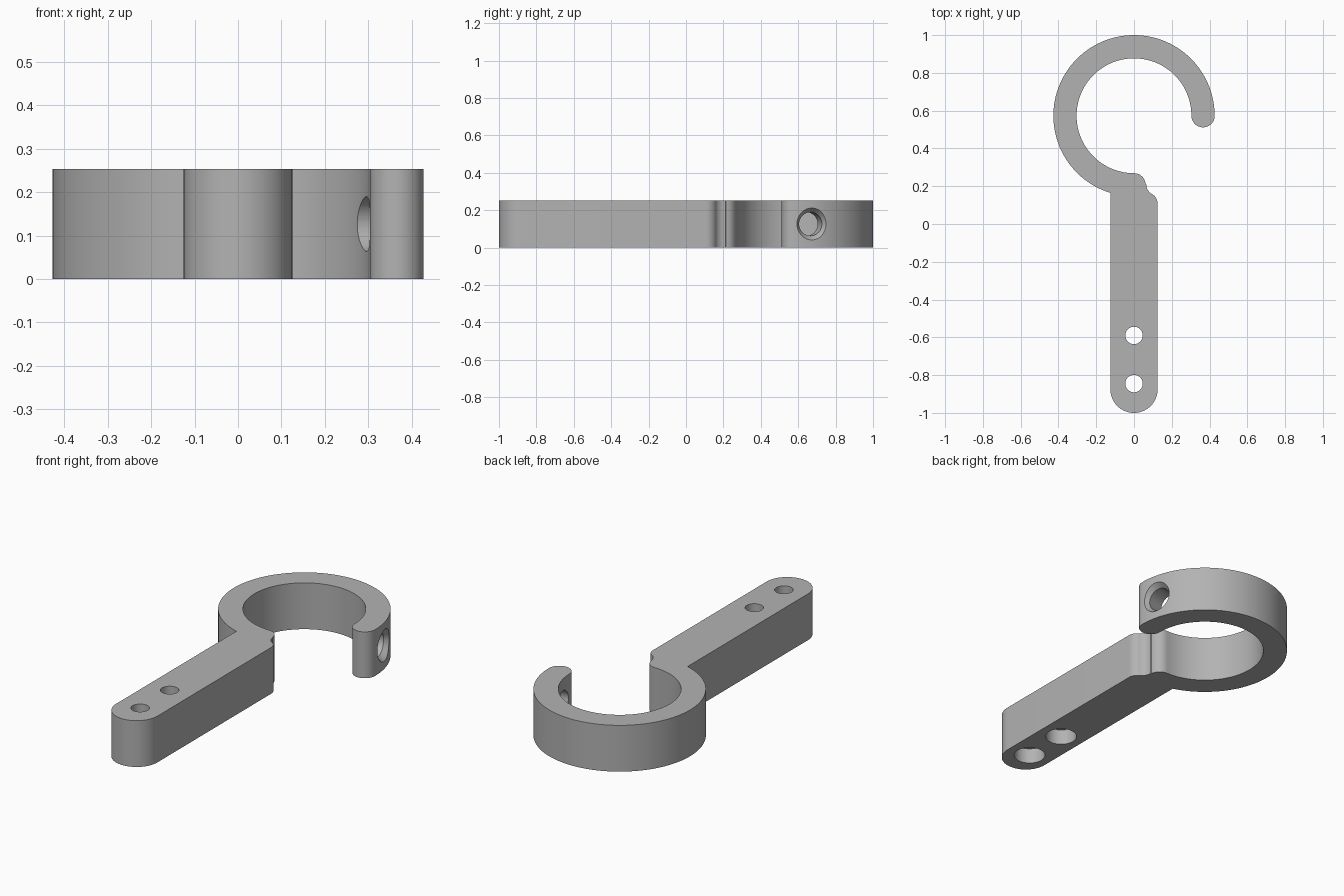
import bpy, bmesh
from math import sin, cos, radians
from mathutils import Vector

if "Cube" in bpy.data.objects:
    bpy.data.objects.remove(bpy.data.objects["Cube"])

H = 0.253                # thickness
RING_Y = 0.573           # ring centre
R_OUT, R_IN = 0.427, 0.304
R_MID, R_TIP = (R_OUT + R_IN) / 2, (R_OUT - R_IN) / 2
HALF = 0.125             # half width of the handle

grey = bpy.data.materials.new("plain grey")
grey.use_nodes = True
colour = (0.45, 0.45, 0.45, 1)
grey.diffuse_color = colour
grey.node_tree.nodes["Principled BSDF"].inputs["Base Color"].default_value = colour


def arc(x, y, r, a0, a1, n):
    """Points along an arc, angles in degrees."""
    angles = [radians(a0 + (a1 - a0) * i / n) for i in range(n + 1)]
    return [(x + r * cos(a), y + r * sin(a)) for a in angles]


def make_object(name, bm):
    bmesh.ops.recalc_face_normals(bm, faces=bm.faces)
    mesh = bpy.data.meshes.new(name)
    bm.to_mesh(mesh)
    bm.free()
    mesh.materials.append(grey)
    obj = bpy.data.objects.new(name, mesh)
    bpy.context.collection.objects.link(obj)
    return obj


def cut_hole(target, name, start, direction, profile):
    """Drill a stepped round hole; profile lists (distance, radius)."""
    bm = bmesh.new()
    turn = Vector(direction).to_track_quat('Z', 'Y')
    rings = []
    for dist, r in profile:
        rings.append([bm.verts.new(Vector(start) + turn @ Vector((x, y, dist)))
                      for x, y in arc(0, 0, r, 0, 360, 48)[:-1]])
    for a, b in zip(rings, rings[1:]):
        for i in range(48):
            j = (i + 1) % 48
            bm.faces.new((a[i], a[j], b[j], b[i]))
    bm.faces.new(rings[0])
    bm.faces.new(rings[-1])
    cutter = make_object(name, bm)
    cutter.hide_render = True
    mod = target.modifiers.new(name, 'BOOLEAN')
    mod.operation, mod.solver, mod.object = 'DIFFERENCE', 'EXACT', cutter
    bpy.context.view_layer.objects.active = target
    bpy.ops.object.modifier_apply(modifier=mod.name)
    bpy.data.objects.remove(cutter)


# Hook outline: handle end, shoulder, inner ring, rounded tip, outer ring
join = 252.98            # angle where the handle's left side meets the ring
outline = arc(0, -1 + HALF, HALF, 180, 360, 32)
outline += arc(0.067, 0.108, 0.058, 0, 60, 10)
outline += arc(0.125, 0.21, 0.06, 240, 180, 10)[1:]
outline += arc(0, RING_Y - R_MID, R_TIP, 5, 90, 12)
outline += arc(0, RING_Y, R_IN, 270, 0, 96)[1:]
outline += arc(R_MID, RING_Y, R_TIP, 180, 360, 24)[1:]
outline += arc(0, RING_Y, R_OUT, 0, join, 96)[1:]

bm = bmesh.new()
face = bm.faces.new([bm.verts.new((x, y, 0)) for x, y in outline])
top = bmesh.ops.extrude_face_region(bm, geom=[face])
bmesh.ops.translate(bm, vec=(0, 0, H),
                    verts=[v for v in top["geom"] if isinstance(v, bmesh.types.BMVert)])
hook = make_object("hook_with_handle", bm)

# Handle screw holes, counterbored from below
for y in (-0.59, -0.845):
    cut_hole(hook, "screw_hole", (0, y, 0), (0, 0, 1),
             [(-0.05, 0.08), (0.085, 0.08), (0.085, 0.046), (H + 0.05, 0.046)])

# Countersunk radial hole near the hook tip
a = radians(13.5)
out = Vector((cos(a), sin(a), 0))
cut_hole(hook, "tip_hole", Vector((0, RING_Y, H / 2)) + out * R_OUT, -out,
         [(-0.03, 0.108), (0.03, 0.063), (0.25, 0.063)])

# Smooth curved walls, keep edges sharp
bpy.ops.object.select_all(action='DESELECT')
hook.select_set(True)
bpy.context.view_layer.objects.active = hook
bpy.ops.object.shade_smooth_by_angle(angle=radians(30))
